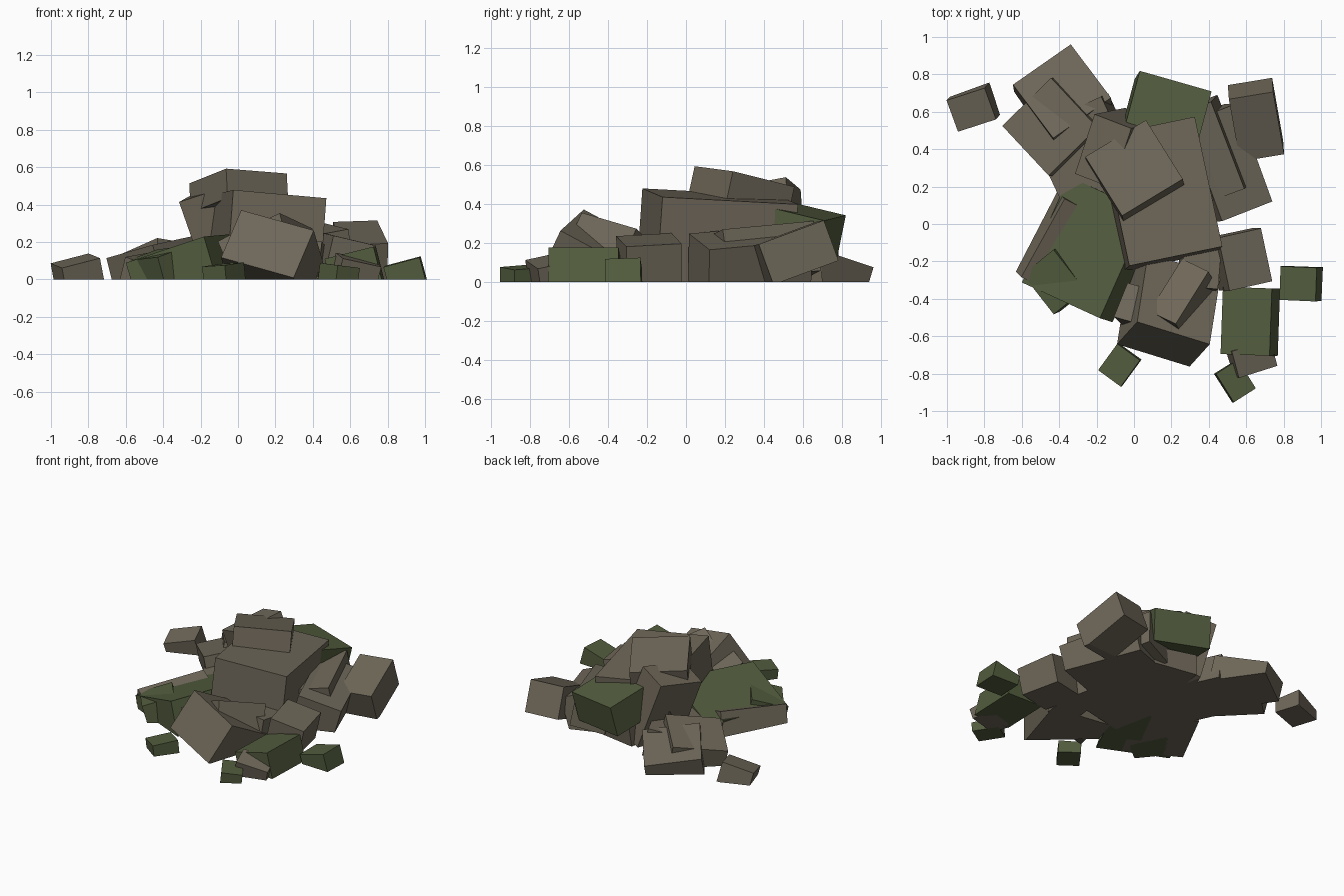
import bpy
import bmesh
from math import radians
from mathutils import Matrix, Vector

if "Cube" in bpy.data.objects:
    bpy.data.objects.remove(bpy.data.objects["Cube"])


def material(name, colour):
    m = bpy.data.materials.new(name)
    m.diffuse_color = (*colour, 1.0)
    m.use_nodes = True
    m.node_tree.nodes["Principled BSDF"].inputs["Base Color"].default_value = m.diffuse_color
    return m


STONE = material("grey_brown_stone", (0.155, 0.134, 0.098))
MOSS = material("moss_green_stone", (0.085, 0.108, 0.048))


def block(name, top, size, yaw, rx, ry, mat=STONE):
    """Tilted box hung from the centre of its top face, trimmed flat at the ground."""
    w, d, h = size
    bm = bmesh.new()
    bmesh.ops.create_cube(bm, size=1.0)
    place = (Matrix.Translation(Vector(top))
             @ Matrix.Rotation(radians(yaw), 4, 'Z')
             @ Matrix.Rotation(radians(rx), 4, 'X')
             @ Matrix.Rotation(radians(ry), 4, 'Y')
             @ Matrix.Translation((0, 0, -h / 2))
             @ Matrix.Diagonal((w, d, h, 1)))
    bm.transform(place)
    # Cut away everything underground and close the hole
    geom = bm.verts[:] + bm.edges[:] + bm.faces[:]
    bmesh.ops.bisect_plane(bm, geom=geom, dist=1e-5, plane_co=(0, 0, 0),
                           plane_no=(0, 0, 1), clear_inner=True)
    rim = [e for e in bm.edges if e.is_boundary]
    if rim:
        bmesh.ops.holes_fill(bm, edges=rim, sides=0)
    bmesh.ops.recalc_face_normals(bm, faces=bm.faces[:])
    mesh = bpy.data.meshes.new(name)
    bm.to_mesh(mesh)
    bm.free()
    mesh.materials.append(mat)
    ob = bpy.data.objects.new(name, mesh)
    bpy.context.collection.objects.link(ob)
    return ob


# Central heap
block("central_slab", (0.15, 0.175, 0.438), (0.51, 0.71, 0.50), 12, -3, 5)
block("top_block", (0.00, 0.30, 0.54), (0.38, 0.38, 0.16), 32, -12, 4)
block("upper_left_block", (-0.165, 0.39, 0.475), (0.22, 0.34, 0.50), -18, 10, -17)
block("mossy_back_block", (0.175, 0.585, 0.37), (0.40, 0.38, 0.22), -15, -13, 4, MOSS)
block("back_base_block", (0.22, 0.42, 0.14), (0.50, 0.36, 0.18), -10, -6, 4)

# Right side
block("right_inner_block", (0.39, 0.38, 0.27), (0.24, 0.50, 0.26), 21, 5, -10)
block("right_leaning_block", (0.51, 0.33, 0.23), (0.30, 0.56, 0.35), 20, 5, 16)
block("back_right_block", (0.655, 0.52, 0.25), (0.24, 0.36, 0.22), 10, 20, -2)
block("right_middle_block", (0.595, -0.19, 0.215), (0.24, 0.29, 0.26), 12, 3, 13)
block("mossy_right_block", (0.60, -0.52, 0.143), (0.27, 0.36, 0.24), -2, 0, -14, MOSS)

# Back left pair
block("back_left_block", (-0.385, 0.71, 0.148), (0.38, 0.37, 0.18), 37, -15, 8)
block("left_block", (-0.45, 0.52, 0.178), (0.37, 0.37, 0.22), 43, -11, -9)
block("left_base_block", (-0.24, 0.31, 0.15), (0.44, 0.62, 0.26), 25, 0, -12)

# Front left mossy group
block("mossy_left_slab", (-0.265, -0.125, 0.17), (0.48, 0.62, 0.30), -24, 2, -17, MOSS)
block("mossy_left_block", (-0.43, -0.31, 0.14), (0.22, 0.27, 0.24), 38, -4, -16, MOSS)
block("left_buried_block", (-0.36, -0.14, 0.095), (0.30, 0.48, 0.20), -29, 5, 18)
block("left_small_stone", (-0.29, -0.36, 0.09), (0.14, 0.14, 0.16), -30, 10, 8)

# Front group
block("front_block", (0.24, -0.40, 0.218), (0.42, 0.42, 0.30), -9, -28, 17)
block("front_leaning_shard", (0.24, -0.36, 0.28), (0.17, 0.34, 0.20), -32, -14, -24)
block("front_left_shard", (-0.02, -0.42, 0.21), (0.12, 0.20, 0.22), -22, -12, -28)
block("front_inner_stone", (0.36, -0.22, 0.20), (0.20, 0.24, 0.25), -5, -6, 6)

# Scattered rubble
block("back_left_chip", (-0.87, 0.61, 0.10), (0.22, 0.18, 0.14), 20, 8, -14)
block("mossy_front_chip", (-0.08, -0.755, 0.08), (0.15, 0.175, 0.14), -36, 5, -3, MOSS)
block("mossy_corner_chip", (0.545, -0.84, 0.075), (0.14, 0.18, 0.14), 32, 4, 6, MOSS)
block("corner_chip", (0.645, -0.72, 0.105), (0.22, 0.15, 0.14), 15, 12, 12)
block("mossy_right_chip", (0.877, -0.32, 0.095), (0.20, 0.18, 0.16), -2, 2, -15, MOSS)
